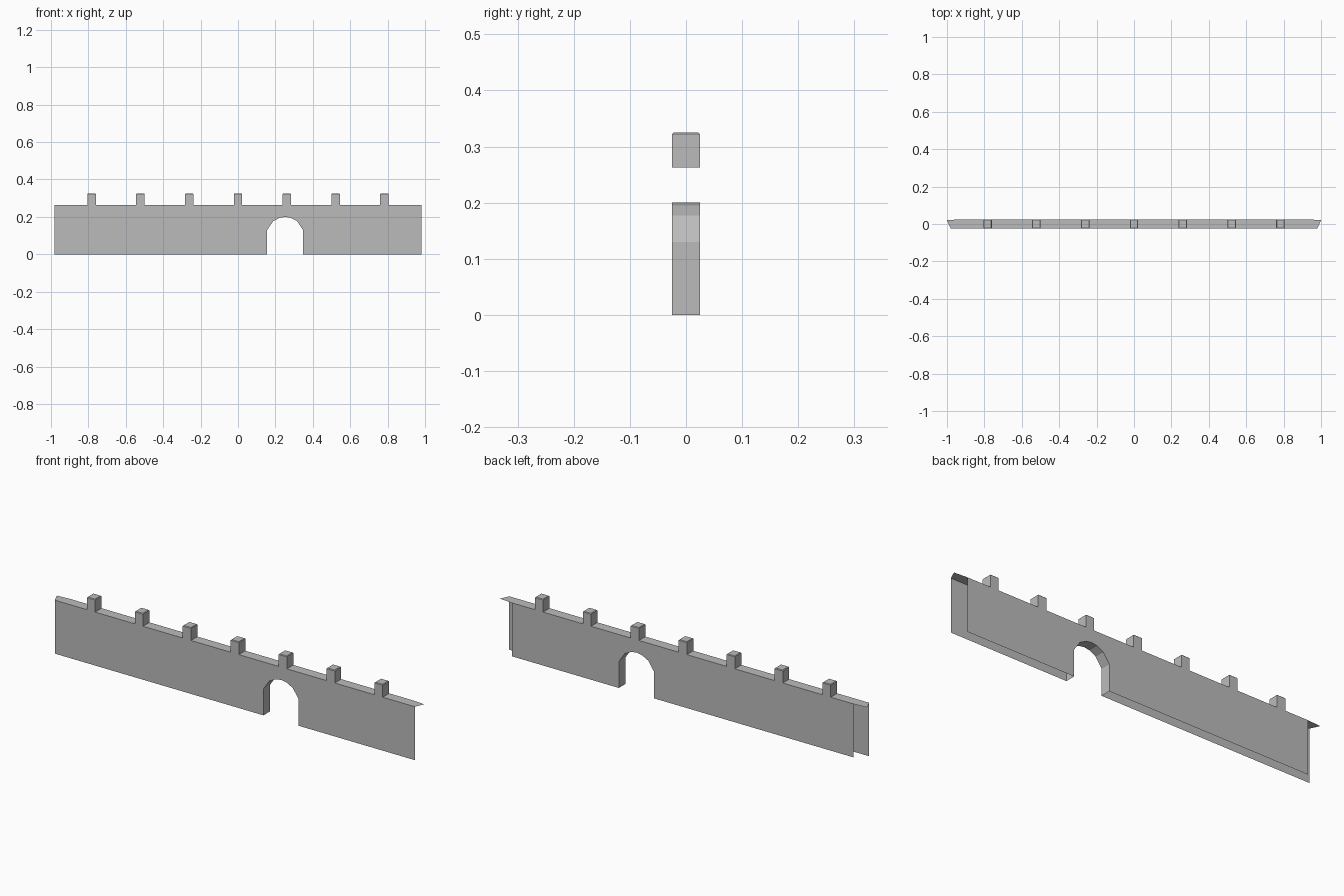
import bpy
import bmesh

cube = bpy.data.objects.get("Cube")
if cube:
    bpy.data.objects.remove(cube, do_unlink=True)

HALF_DEPTH = 0.025
WALL_TOP = 0.263
ARCH_X = 0.252

stone = bpy.data.materials.new("grey stone")
stone.use_nodes = True
colour = (0.5, 0.5, 0.5, 1)
stone.diffuse_color = colour
stone.node_tree.nodes["Principled BSDF"].inputs["Base Color"].default_value = colour


def make_object(name, bm):
    mesh = bpy.data.meshes.new(name)
    bm.to_mesh(mesh)
    bm.free()
    mesh.materials.append(stone)
    obj = bpy.data.objects.new(name, mesh)
    bpy.context.collection.objects.link(obj)
    return obj


def sheet(name, points, flip=False):
    """One flat face from an outline."""
    bm = bmesh.new()
    face = bm.faces.new([bm.verts.new(p) for p in points])
    if flip:
        face.normal_flip()
    return make_object(name, bm)


# Gateway outline, mirrored about its crown
half_arch = [(-0.096, 0), (-0.096, 0.13), (-0.064, 0.177), (-0.03, 0.195)]
arch = half_arch + [(0, 0.2)] + [(-x, z) for x, z in reversed(half_arch)]
arch = [(ARCH_X + x, z) for x, z in arch]


def wall_face(name, half_length, y, flip):
    outline = [(-half_length, 0)] + arch + [
        (half_length, 0), (half_length, WALL_TOP), (-half_length, WALL_TOP)]
    sheet(name, [(x, y, z) for x, z in outline], flip)


# Wall faces, open at the ends and underneath
wall_face("front_wall", 0.98, -HALF_DEPTH, False)
wall_face("back_wall", 0.93, HALF_DEPTH, True)

# Gateway lining
bm = bmesh.new()
rows = [[bm.verts.new((x, y, z)) for x, z in arch] for y in (-HALF_DEPTH, HALF_DEPTH)]
for i in range(len(arch) - 1):
    bm.faces.new((rows[0][i], rows[1][i], rows[1][i + 1], rows[0][i + 1]))
make_object("gateway_lining", bm)

# Walkway with pointed overhanging ends
right_end = [(0.98, -HALF_DEPTH), (1.0, 0.02), (0.93, HALF_DEPTH)]
walk = right_end + [(-x, y) for x, y in reversed(right_end)]
sheet("walkway", [(x, y, WALL_TOP) for x, y in walk])

# Row of battlements with softened top edges
for i in range(-3, 4):
    bm = bmesh.new()
    bmesh.ops.create_cube(bm, size=1)
    for v in bm.verts:
        v.co.x = v.co.x * 0.045 + i * 0.261
        v.co.y *= 2 * HALF_DEPTH
        v.co.z = WALL_TOP if v.co.z < 0 else 0.325
    top = [e for e in bm.edges if all(v.co.z > 0.3 for v in e.verts)]
    bmesh.ops.bevel(bm, geom=top, offset=0.003, segments=1, affect='EDGES')
    bottom = [f for f in bm.faces if f.normal.z < -0.9]
    bmesh.ops.delete(bm, geom=bottom, context='FACES_ONLY')
    make_object(f"battlement_{i + 4}", bm)
